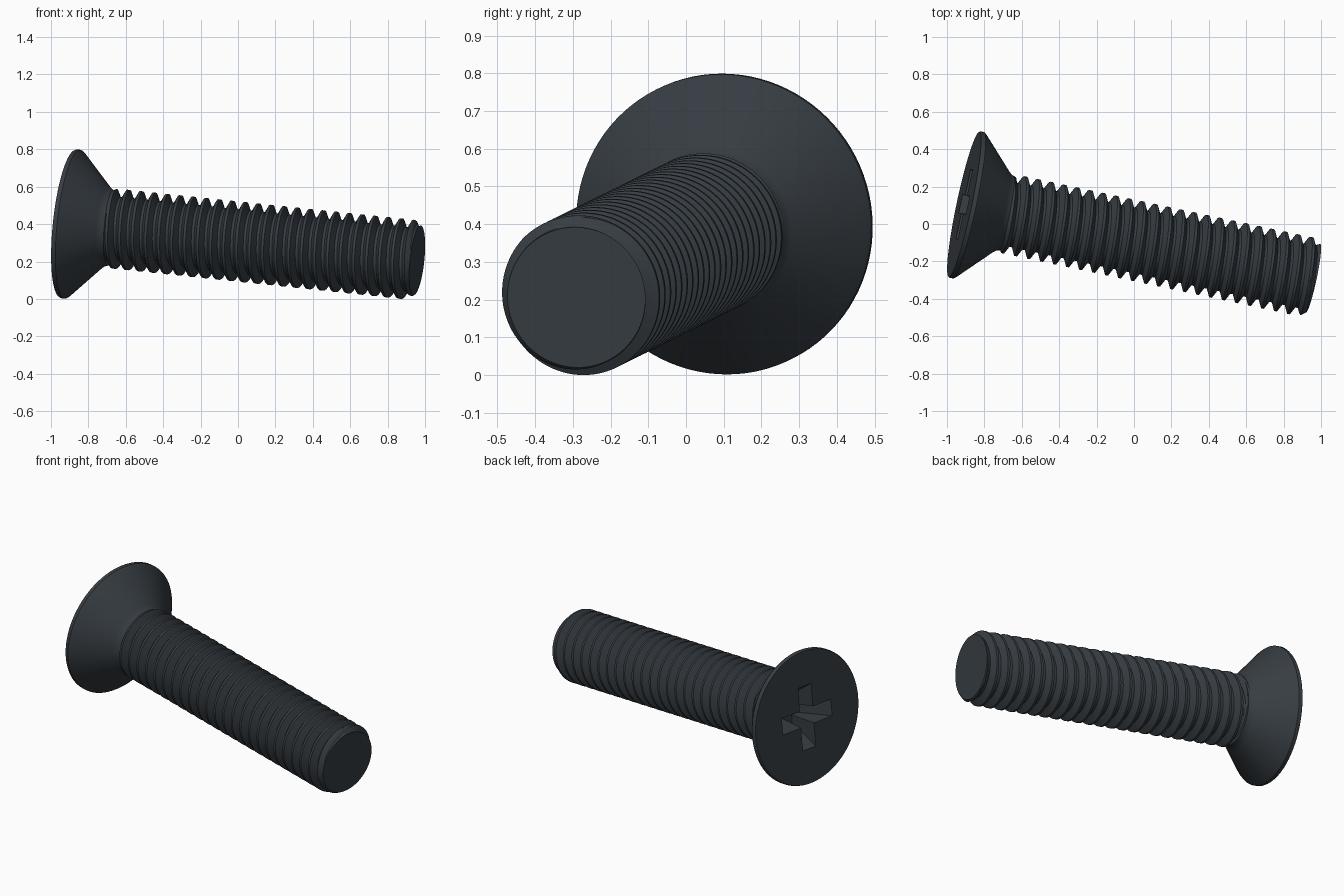
import bpy, bmesh, math
from mathutils import Matrix, Vector

cube = bpy.data.objects.get("Cube")
if cube:
    bpy.data.objects.remove(cube, do_unlink=True)

# Dark steel finish
steel = bpy.data.materials.new("dark_steel")
steel.use_nodes = True
colour = (0.038, 0.047, 0.056, 1)
steel.diffuse_color = colour
steel.node_tree.nodes["Principled BSDF"].inputs["Base Color"].default_value = colour

# Screw frame: local z runs from the head face to the tip
axis = Vector((1, -0.212, -0.105)).normalized()
side = Vector((0, 0, 1)).cross(axis).normalized()
up = axis.cross(side)
FRAME = Matrix.Translation((-0.908, 0.105, 0.402)) @ Matrix((side, up, axis)).transposed().to_4x4()

SIDES = 96
LENGTH = 1.917
PITCH = 0.0714
START = 0.2
ROOT, CREST, TIP, NECK = 0.172, 0.214, 0.187, 0.2


def make_object(name, bm):
    bmesh.ops.recalc_face_normals(bm, faces=bm.faces)
    bm.transform(FRAME)
    mesh = bpy.data.meshes.new(name)
    bm.to_mesh(mesh)
    bm.free()
    mesh.materials.append(steel)
    obj = bpy.data.objects.new(name, mesh)
    bpy.context.collection.objects.link(obj)
    return obj


def activate(obj):
    bpy.ops.object.select_all(action="DESELECT")
    obj.select_set(True)
    bpy.context.view_layer.objects.active = obj


def polar(radius, angle, z):
    return (radius * math.cos(angle), radius * math.sin(angle), z)


# Countersunk head, a closed turned profile of (radius, depth)
def build_head():
    profile = [(0.396, 0), (0.4, 0.006), (0.4, 0.024), (0.39, 0.037),
               (0.222, 0.2), (0.208, 0.217), (0.2, 0.24)]
    bm = bmesh.new()
    rings = [[bm.verts.new(polar(r, math.tau * j / SIDES, z)) for j in range(SIDES)]
             for r, z in profile]
    for a, b in zip(rings, rings[1:]):
        for j in range(SIDES):
            k = (j + 1) % SIDES
            bm.faces.new((a[j], a[k], b[k], b[j]))
    bm.faces.new(rings[0])
    bm.faces.new(rings[-1])
    return make_object("countersunk_head", bm)


# Tapered cross-shaped cutter for the driver recess
def build_recess_cutter():
    bm = bmesh.new()
    rings = []
    for reach, half, z in ((0.2, 0.052, -0.02), (0.19, 0.05, 0), (0.085, 0.036, 0.17)):
        ring = []
        for q in range(4):
            turn = Matrix.Rotation(q * math.pi / 2, 3, "Z")
            for x, y in ((reach, -half), (reach, half), (half, half)):
                ring.append(bm.verts.new(turn @ Vector((x, y, z))))
        rings.append(ring)
    for a, b in zip(rings, rings[1:]):
        for j in range(len(a)):
            k = (j + 1) % len(a)
            bm.faces.new((a[j], a[k], b[k], b[j]))
    bm.faces.new(rings[0])
    bm.faces.new(rings[-1])
    cutter = make_object("recess_cutter", bm)
    cutter.hide_render = True
    return cutter


# Thread outline: a trapezoid tooth, faired into the neck and the tip chamfer
def thread_radius(phase, z):
    away = min(phase, 1 - phase)
    t = min(max((away - 0.1) / 0.3, 0), 1)
    r = CREST + (ROOT - CREST) * t
    neck = min(max((0.25 - z) / 0.03, 0), 1)
    tip = min(max((z - LENGTH + 0.035) / 0.035, 0), 1)
    r += (NECK - r) * neck
    return r + (TIP - r) * tip


# Helical shank, whose mesh rows follow the right-handed thread
def build_shank():
    steps = (0, 0.1, 0.25, 0.4, 0.5, 0.6, 0.75, 0.9)
    first_crest = 0.292
    bm = bmesh.new()
    rows = []
    for turn in range(-3, math.ceil((LENGTH - first_crest) / PITCH) + 1):
        for phase in steps:
            row = []
            for j in range(SIDES + 1):
                z = first_crest + (turn + phase + j / SIDES) * PITCH
                z = min(max(z, START), LENGTH)
                # Recompute the phase so trimmed rows agree at the ends
                p = ((z - first_crest) / PITCH - j / SIDES) % 1
                row.append(bm.verts.new(polar(thread_radius(p, z), math.tau * j / SIDES, z)))
            rows.append(row)
    for a, b in zip(rows, rows[1:]):
        for j in range(SIDES):
            corners = (a[j], a[j + 1], b[j + 1], b[j])
            if any(START < v.co.z < LENGTH for v in corners):
                bm.faces.new(corners)
    bmesh.ops.remove_doubles(bm, verts=bm.verts, dist=0.00002)
    bmesh.ops.delete(bm, geom=[v for v in bm.verts if not v.link_faces], context="VERTS")
    # Close the flat tip and the hidden end inside the head
    for z in (START, LENGTH):
        rim = [v for v in bm.verts if abs(v.co.z - z) < 0.0001]
        rim.sort(key=lambda v: math.atan2(v.co.y, v.co.x))
        bm.faces.new(rim)
    return make_object("threaded_shank", bm)


head = build_head()
cutter = build_recess_cutter()
cut = head.modifiers.new("driver_recess", "BOOLEAN")
cut.object = cutter
cut.operation = "DIFFERENCE"
cut.solver = "EXACT"
bpy.context.view_layer.update()
activate(head)
bpy.ops.object.modifier_apply(modifier=cut.name)
bpy.data.objects.remove(cutter, do_unlink=True)

shank = build_shank()
for part in (head, shank):
    activate(part)
    bpy.ops.object.shade_smooth_by_angle(angle=math.radians(30))
